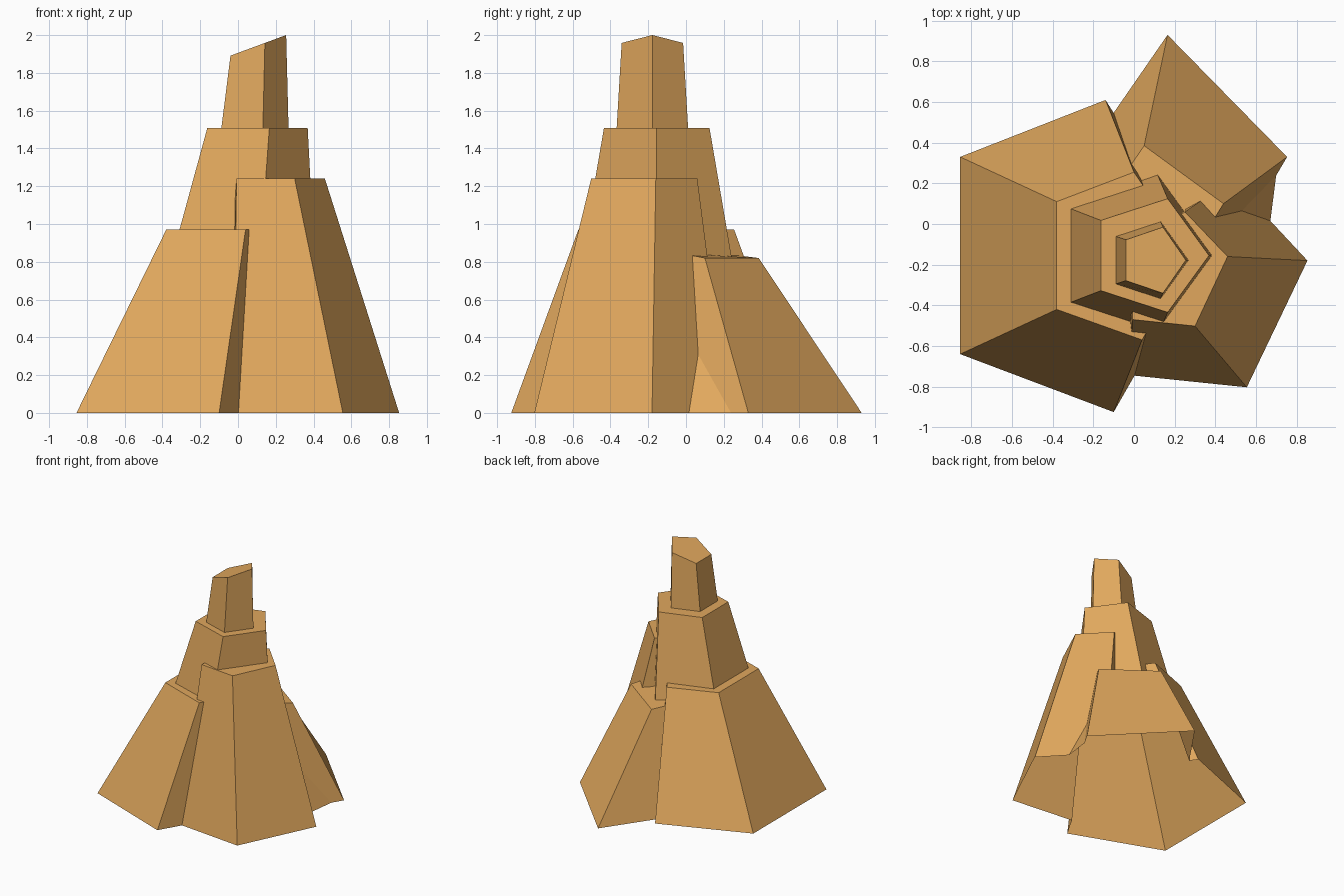
import bpy
import bmesh
from math import cos, sin, pi

default = bpy.data.objects.get("Cube")
if default:
    bpy.data.objects.remove(default, do_unlink=True)

sandstone = bpy.data.materials.new("sandstone")
sandstone.use_nodes = True
colour = (0.75, 0.39, 0.11, 1)
sandstone.diffuse_color = colour
sandstone.node_tree.nodes["Principled BSDF"].inputs["Base Color"].default_value = colour


def add_mesh(name, verts, faces):
    """Flat-shaded solid with outward normals."""
    mesh = bpy.data.meshes.new(name)
    mesh.from_pydata(verts, [], faces)
    mesh.materials.append(sandstone)
    bm = bmesh.new()
    bm.from_mesh(mesh)
    bmesh.ops.recalc_face_normals(bm, faces=bm.faces)
    bm.to_mesh(mesh)
    bm.free()
    obj = bpy.data.objects.new(name, mesh)
    bpy.context.collection.objects.link(obj)
    return obj


def rock(name, bottom, top):
    """Flat-sided block joining two rings."""
    n = len(bottom)
    sides = [(i, (i + 1) % n, n + (i + 1) % n, n + i) for i in range(n)]
    caps = [tuple(reversed(range(n))), tuple(range(n, 2 * n))]
    return add_mesh(name, bottom + top, sides + caps)


def level(points, z):
    return [(x, y, z) for x, y in points]


def pentagon(cx, cy, rx, ry, z, slope=0):
    """Five-sided ring, pointing to +x, optionally rising towards +x."""
    ring = [(cx + rx * cos(i * 2 * pi / 5), cy + ry * sin(i * 2 * pi / 5))
            for i in range(5)]
    return [(x, y, z + slope * (x - cx)) for x, y in ring]


# Leaning core
tower = rock("rock_tower", pentagon(-.118, -.155, .565, .565, 0),
             pentagon(.075, -.155, .294, .294, 1.507))

parts = [
    # Broad buttress on the right-hand side
    rock("wide_buttress",
         level([(-.855, .33), (-.855, -.64), (-.10, -.925), (.34, -.155), (-.14, .61)], 0),
         level([(-.38, .11), (-.38, -.42), (.04, -.57), (.28, -.155), (0, .255)], .97)),
    # Tall buttress at the front left
    rock("tall_buttress",
         level([(-.025, -.743), (.555, -.803), (.853, -.18), (.48, .22), (-.1, -.1)], 0),
         level([(-.008, -.47), (.30, -.502), (.46, -.16), (.25, .06), (0, -.1)], 1.24)),
    # Low buttress at the back, with a slightly tilted top
    rock("back_buttress",
         level([(.165, .93), (-.25, .33), (.2, -.1), (.5, -.1), (.753, .33)], 0),
         [(.05, .385, .82), (-.06, .225, .84), (.1, 0, .86), (.36, -.03, .845), (.44, .10, .82)]),
    # Small wedge between the tall and the back buttresses
    add_mesh("corner_wedge",
             [(.70, .245, 0), (.67, .01, 0), (.52, .06, .33), (.3, .2, 0)],
             [(0, 2, 1), (0, 3, 2), (1, 2, 3), (0, 1, 3)]),
    # Spire with a sloped top
    rock("spire", pentagon(.07, -.178, .198, .2, 1.49),
         pentagon(.092, -.178, .163, .171, 1.94, .37)),
]

# Fuse all parts into one skin
for part in parts:
    union = tower.modifiers.new(part.name, "BOOLEAN")
    union.operation = "UNION"
    union.solver = "EXACT"
    union.object = part
graph = bpy.context.evaluated_depsgraph_get()
skin = bpy.data.meshes.new_from_object(tower.evaluated_get(graph))
tower.modifiers.clear()
tower.data = skin
for part in parts:
    bpy.data.objects.remove(part, do_unlink=True)

# Leave the hollow shell open underneath
bm = bmesh.new()
bm.from_mesh(skin)
floor = [f for f in bm.faces if all(v.co.z < .005 for v in f.verts)]
bmesh.ops.delete(bm, geom=floor, context="FACES")
bm.to_mesh(skin)
bm.free()
